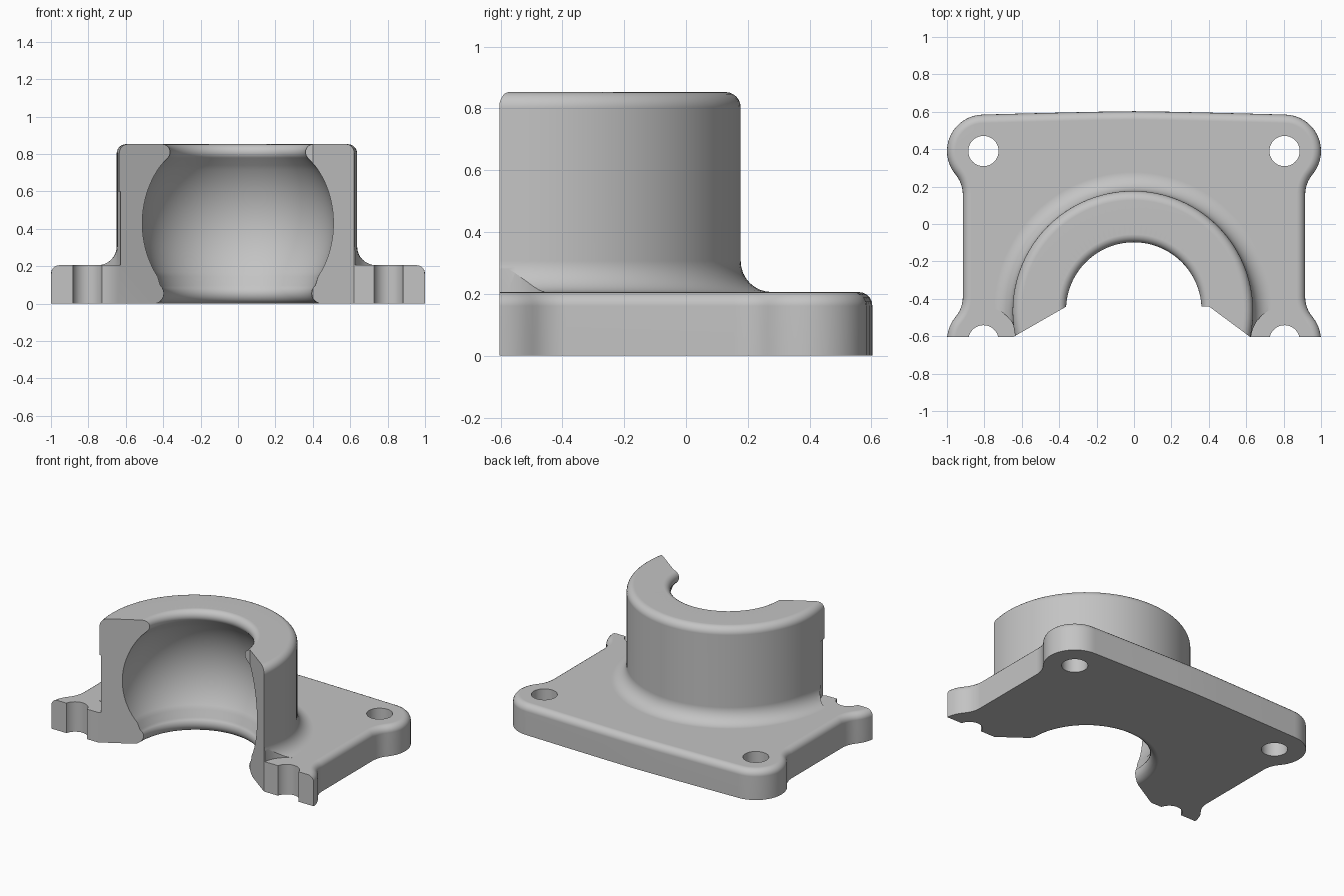
import bpy, bmesh
from math import sin, cos, radians, sqrt, pi
from mathutils import Vector

if "Cube" in bpy.data.objects:
    bpy.data.objects.remove(bpy.data.objects["Cube"], do_unlink=True)

# Main dimensions
HUB, SEAT = Vector((-0.006, -0.466, 0)), Vector((-0.001, -0.46, 0))
HUB_R, TOP, PLATE_T = 0.643, 0.853, 0.206
EAR_X, EAR_Y, EAR_R, MID_Y = 0.805, 0.39, 0.195, -0.116
SIDE_X, NECK_R = 0.915, 0.168
FRONT = -0.603

grey = bpy.data.materials.new("cast grey")
grey.use_nodes = True
grey.diffuse_color = (0.55, 0.55, 0.55, 1)
grey.node_tree.nodes["Principled BSDF"].inputs["Base Color"].default_value = (0.55, 0.55, 0.55, 1)


def arc(cx, cy, r, a0, a1, n):
    angles = [radians(a0 + (a1 - a0) * i / n) for i in range(n + 1)]
    return [(cx + r * cos(a), cy + r * sin(a)) for a in angles]


def finish(name, bm):
    bmesh.ops.recalc_face_normals(bm, faces=bm.faces)
    mesh = bpy.data.meshes.new(name)
    bm.to_mesh(mesh)
    bm.free()
    mesh.materials.append(grey)
    ob = bpy.data.objects.new(name, mesh)
    bpy.context.collection.objects.link(ob)
    return ob


def prism(name, outline, z0, z1, rounding=0):
    bm = bmesh.new()
    base = bm.faces.new([bm.verts.new((x, y, z0)) for x, y in outline])
    ext = bmesh.ops.extrude_face_region(bm, geom=[base], use_keep_orig=True)["geom"]
    upper = [v for v in ext if isinstance(v, bmesh.types.BMVert)]
    bmesh.ops.translate(bm, verts=upper, vec=(0, 0, z1 - z0))
    if rounding:
        rim = [e for e in bm.edges if all(v.co.z > z1 - 1e-5 for v in e.verts)]
        bmesh.ops.bevel(bm, geom=rim, offset=rounding, segments=5, profile=0.5,
                        affect='EDGES')
    return finish(name, bm)


def revolve(name, profile, centre):
    bm = bmesh.new()
    vs = [bm.verts.new((centre.x + r, centre.y, z)) for r, z in profile]
    es = [bm.edges.new(pair) for pair in zip(vs, vs[1:])]
    bmesh.ops.spin(bm, geom=vs + es, cent=centre, axis=(0, 0, 1), angle=2 * pi, steps=96)
    bmesh.ops.remove_doubles(bm, verts=bm.verts, dist=1e-5)
    return finish(name, bm)


def combine(target, tool, operation):
    mod = target.modifiers.new(operation, 'BOOLEAN')
    mod.operation, mod.solver, mod.object = operation, 'EXACT', tool
    bpy.context.view_layer.objects.active = target
    bpy.ops.object.modifier_apply(modifier=mod.name)
    bpy.data.objects.remove(tool, do_unlink=True)


# Flange plate: four round ears with blended necks and slightly crowned ends
quarter = [(0, 0.603), (0.2, 0.6), (0.5, 0.593)]
quarter += arc(EAR_X, EAR_Y, EAR_R, 90, -40, 16)
neck_y = EAR_Y - (EAR_R + NECK_R) * sin(radians(40))
quarter += arc(SIDE_X + NECK_R, neck_y, NECK_R, 140, 180, 6)[1:]
right = quarter + [(x, 2 * MID_Y - y) for x, y in reversed(quarter)]
left = [(-x, y) for x, y in reversed(right[1:-1])]
body = prism("flanged_half_housing", right + left, 0, PLATE_T, 0.045)

# Round hub with a filleted foot and rounded top rim
hub_profile = [(0, 0.1), (HUB_R + 0.1, 0.1)]
hub_profile += arc(HUB_R + 0.1, PLATE_T + 0.1, 0.1, 270, 180, 8)
hub_profile += arc(HUB_R - 0.05, TOP - 0.05, 0.05, 0, 90, 6)
hub_profile += [(0, TOP)]
combine(body, revolve("hub", hub_profile, HUB), 'UNION')

# Spherical seat with rounded lips at both openings
seat = [(0, -0.1), (0.45, -0.1)]
seat += arc(0.45, 0.055, 0.055, 270, 130, 8)
for i in range(25):
    z = 0.145 + 0.595 * i / 24
    seat.append((sqrt(0.515 ** 2 - (z - 0.43) ** 2), z))
seat += arc(0.405, TOP - 0.043, 0.043, 225, 90, 7)
seat += [(0.405, 1), (0, 1)]
combine(body, revolve("seat_cutter", seat, SEAT), 'DIFFERENCE')

# Bolt holes, and flat spots for the bolt heads beside the hub foot
for side in (-1, 1):
    for y in (EAR_Y, 2 * MID_Y - EAR_Y):
        hole = arc(side * EAR_X, y, 0.081, 0, 360, 40)[:-1]
        combine(body, prism("hole_cutter", hole, -0.1, 0.5), 'DIFFERENCE')
    spot = arc(side * EAR_X, 2 * MID_Y - EAR_Y, 0.18, 0, 360, 48)[:-1]
    combine(body, prism("spot_cutter", spot, PLATE_T + 0.0005, 0.6), 'DIFFERENCE')

# Section cut across the front, angled in towards the bore
section = [(-2, -2), (2, -2), (2, FRONT), (0.62, FRONT), (0.4, -0.44),
           (-0.36, -0.44), (-0.644, FRONT), (-2, FRONT)]
combine(body, prism("section_cutter", section, -0.2, 1.2), 'DIFFERENCE')

# Smooth curved walls, crisp machined edges
bpy.ops.object.select_all(action='DESELECT')
body.select_set(True)
bpy.context.view_layer.objects.active = body
bpy.ops.object.shade_smooth_by_angle(angle=radians(30))
weighted = body.modifiers.new("even_shading", 'WEIGHTED_NORMAL')
weighted.keep_sharp = True
